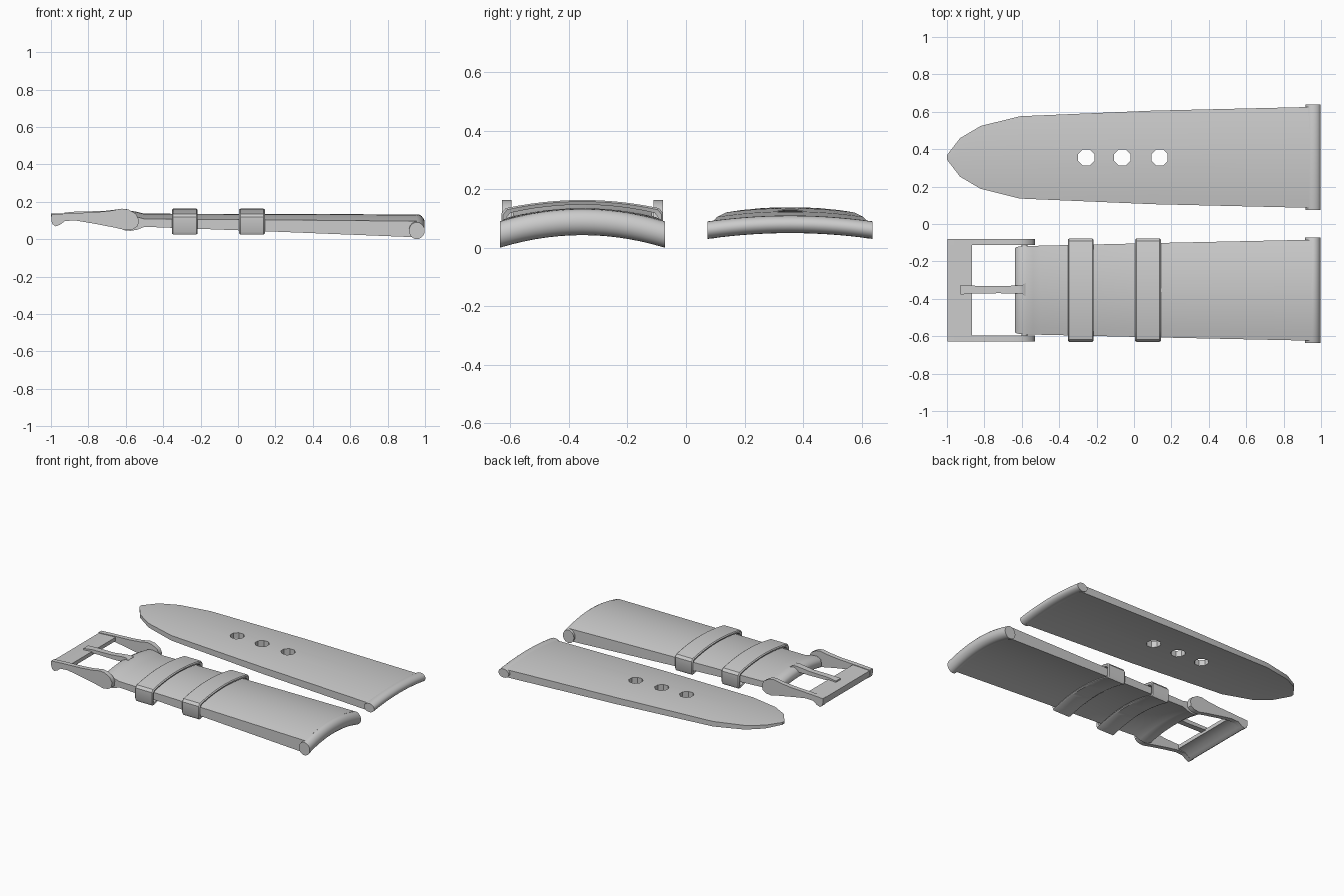
import bpy, bmesh, math

if "Cube" in bpy.data.objects:
    bpy.data.objects.remove(bpy.data.objects["Cube"])

YA, YB = 0.356, -0.354          # centre lines of the two straps


def make(name, rings, closed=False):
    """Skin a list of equal-length vertex rings; cap the ends or close the loop."""
    bm = bmesh.new()
    vs = [[bm.verts.new(p) for p in r] for r in rings]
    n = len(rings[0])
    for i in range(len(vs) if closed else len(vs) - 1):
        a, b = vs[i], vs[(i + 1) % len(vs)]
        for j in range(n):
            bm.faces.new((a[j], a[(j + 1) % n], b[(j + 1) % n], b[j]))
    if not closed:
        bm.faces.new(vs[0])
        bm.faces.new(vs[-1])
    bmesh.ops.recalc_face_normals(bm, faces=bm.faces)
    me = bpy.data.meshes.new(name)
    bm.to_mesh(me)
    bm.free()
    ob = bpy.data.objects.new(name, me)
    bpy.context.collection.objects.link(ob)
    bpy.context.view_layer.objects.active = ob
    for o in bpy.context.selected_objects:
        o.select_set(False)
    ob.select_set(True)
    bpy.ops.object.shade_smooth_by_angle(angle=math.radians(35))
    return ob


def strap(name, yc, arch, stations, n=12):
    """Arched slab; stations are (x, half width, centre top z, centre bottom z)."""
    rings = []
    for x, w, top, bot in stations:
        ys = [w * (2 * i / n - 1) for i in range(n + 1)]
        drop = lambda y: arch * (y / 0.27) ** 2
        rings.append([(x, yc + y, top - drop(y)) for y in ys] +
                     [(x, yc + y, bot - drop(y)) for y in reversed(ys)])
    return make(name, rings)


def roll(name, yc, cz, arch, rx, rz, w=0.282, n=14, m=20):
    """Rounded tube along the arched lug end."""
    rings = []
    for i in range(n + 1):
        v = 2 * i / n - 1
        rings.append([(0.998 - rx + rx * math.cos(t), yc + w * v,
                       cz - arch * v * v + rz * math.sin(t))
                      for t in (2 * math.pi * k / m for k in range(m))])
    return make(name, rings)


def extrude_y(name, profile, y0, y1):
    return make(name, [[(x, y, z) for x, z in profile] for y in (y0, y1)])


def cylinder(name, r, depth, sides, loc, rot):
    bpy.ops.mesh.primitive_cylinder_add(vertices=sides, radius=r, depth=depth,
                                        location=loc, rotation=rot)
    bpy.context.object.name = name
    return bpy.context.object


# long strap with pointed tip
long_strap = strap("long_strap", YA, 0.022, [
    (-1.0, 0.012, 0.138, 0.122), (-0.93, 0.103, 0.138, 0.115),
    (-0.82, 0.168, 0.137, 0.108), (-0.61, 0.22, 0.135, 0.1),
    (0.1, 0.25, 0.124, 0.078), (0.96, 0.27, 0.106, 0.053)])
roll("long_strap_end", YA, 0.08, 0.02, 0.04, 0.03)

# three octagonal adjustment holes
for x in (-0.255, -0.063, 0.137):
    cut = cylinder("hole_cutter", 0.047, 0.4, 8, (x, YA, 0.1), (0, 0, math.pi / 8))
    cut.hide_render = True
    bpy.context.view_layer.objects.active = long_strap
    mod = long_strap.modifiers.new("hole", 'BOOLEAN')
    mod.operation, mod.solver, mod.object = 'DIFFERENCE', 'EXACT', cut
    bpy.ops.object.modifier_apply(modifier=mod.name)
    bpy.data.objects.remove(cut)

# short strap, folded round the buckle pin at its left end
strap("short_strap", YB, 0.036, [
    (-0.637, 0.225, 0.122, 0.1), (-0.628, 0.231, 0.138, 0.085),
    (-0.605, 0.235, 0.15, 0.074), (-0.575, 0.236, 0.152, 0.072),
    (-0.54, 0.237, 0.146, 0.078), (-0.5, 0.238, 0.136, 0.094),
    (0.2, 0.254, 0.135, 0.072), (0.955, 0.27, 0.132, 0.046)])
roll("short_strap_end", YB, 0.088, 0.043, 0.042, 0.045)


# keeper loops: thin arched bands around the short strap
def loop_section(inset, n=12):
    w, top, bot = 0.276 - inset, 0.163 - inset, 0.062 + inset
    pts = []
    for i in range(n + 1):
        v = 2 * i / n - 1
        pts.append((w * v * 0.95, top - 0.028 * v * v))
    pts += [(w, top - 0.045), (w, bot - 0.022)]
    for i in range(n + 1):
        v = 1 - 2 * i / n
        pts.append((w * v * 0.97, bot - 0.037 * v * v))
    return pts + [(-w, bot - 0.022), (-w, top - 0.045)]


for k, x in enumerate((-0.285, 0.075)):
    rings = []
    for dx, inset in ((-0.064, 0.016), (-0.069, 0.005), (-0.062, 0),
                      (0.062, 0), (0.069, 0.005), (0.064, 0.016)):
        rings.append([(x + dx, YB + y, z) for y, z in loop_section(inset)])
    make(f"keeper_loop_{k + 1}", rings, closed=True)

# buckle side arms
arm = [(-0.998, 0.132), (-0.9, 0.138), (-0.76, 0.144), (-0.68, 0.152), (-0.62, 0.163),
       (-0.585, 0.158), (-0.545, 0.135), (-0.53, 0.105), (-0.535, 0.07), (-0.56, 0.053),
       (-0.6, 0.048), (-0.66, 0.062), (-0.77, 0.083), (-0.87, 0.1), (-0.925, 0.097),
       (-0.95, 0.078), (-0.975, 0.068), (-0.992, 0.08), (-0.998, 0.1)]
for side, s in (("right", -1), ("left", 1)):
    extrude_y(f"buckle_arm_{side}", arm, YB + s * 0.243, YB + s * 0.275)

# buckle front bar with a rolled lower lip
bar = [(-0.996, 0.128), (-0.93, 0.132), (-0.865, 0.134), (-0.865, 0.108), (-0.925, 0.1),
       (-0.95, 0.08), (-0.975, 0.07), (-0.99, 0.081), (-0.996, 0.1)]
extrude_y("buckle_bar", bar, YB - 0.25, YB + 0.25)

# buckle pin and tongue
cylinder("buckle_pin", 0.016, 0.5, 16, (-0.585, YB, 0.105), (math.pi / 2, 0, 0))
strap("buckle_tongue", YB + 0.003, 0, [
    (-0.927, 0.026, 0.142, 0.125), (-0.86, 0.021, 0.148, 0.126),
    (-0.72, 0.019, 0.15, 0.122), (-0.62, 0.022, 0.162, 0.125),
    (-0.595, 0.024, 0.161, 0.12), (-0.58, 0.036, 0.153, 0.11)], n=2)
